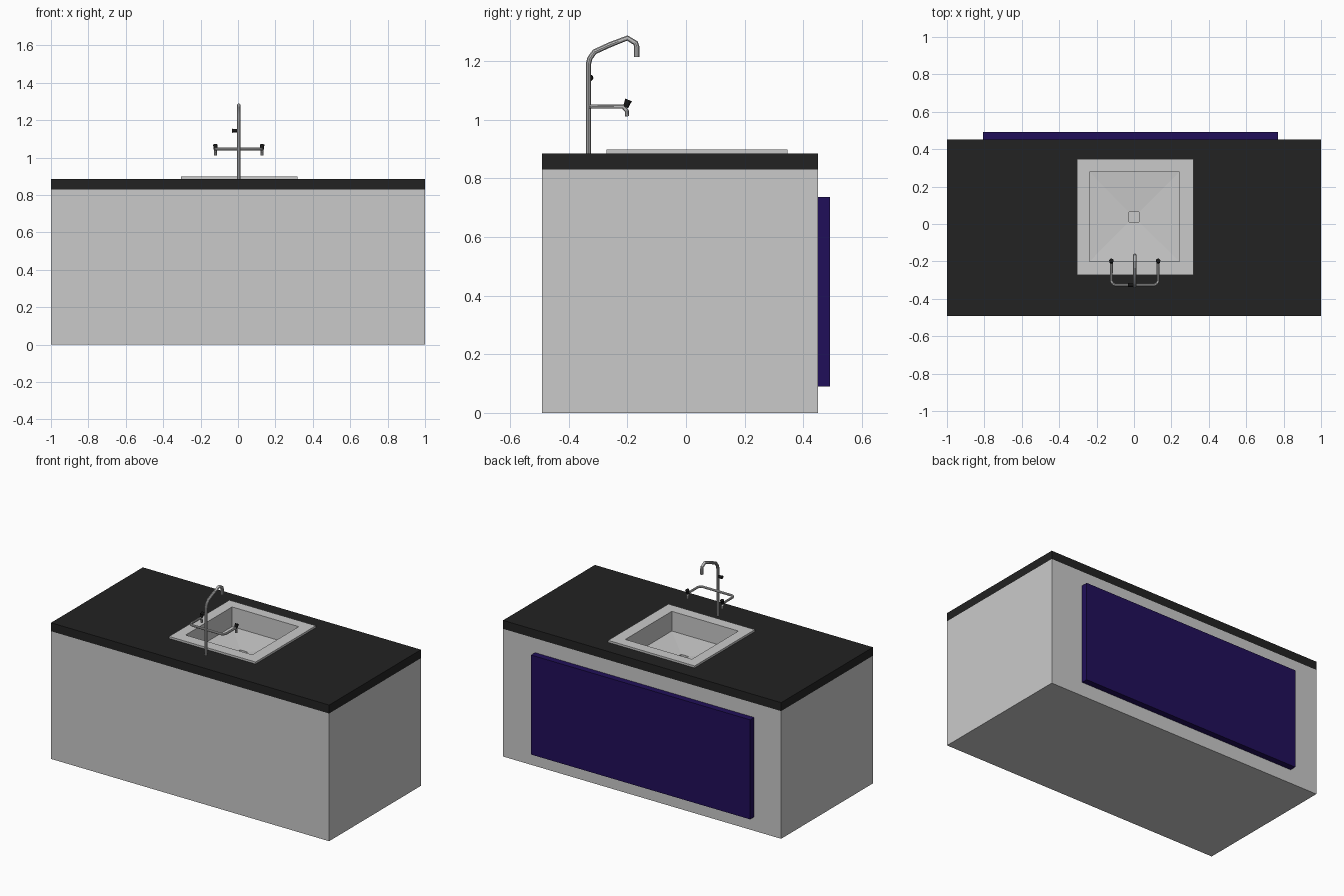
import bpy, bmesh, math
from mathutils import Vector

if "Cube" in bpy.data.objects:
    bpy.data.objects.remove(bpy.data.objects["Cube"])


def mat(name, rgb):
    m = bpy.data.materials.new(name)
    m.diffuse_color = (*rgb, 1)
    m.use_nodes = True
    m.node_tree.nodes["Principled BSDF"].inputs["Base Color"].default_value = m.diffuse_color
    return m


GREY = mat("light_grey", (0.59, 0.59, 0.59))
BLACK = mat("black_stone", (0.016, 0.016, 0.016))
PURPLE = mat("deep_purple", (0.0145, 0.0045, 0.1))
STEEL = mat("steel", (0.52, 0.52, 0.52))
KNOB = mat("knob_black", (0.008, 0.008, 0.008))


def finish(name, bm, material):
    bmesh.ops.recalc_face_normals(bm, faces=bm.faces)
    me = bpy.data.meshes.new(name)
    bm.to_mesh(me)
    bm.free()
    ob = bpy.data.objects.new(name, me)
    me.materials.append(material)
    bpy.context.collection.objects.link(ob)
    return ob


def loft(name, rects, material, closed=False, cap_start=False, cap_end=False):
    """Join stacked rectangles (x0, x1, y0, y1, z) into one skin."""
    bm = bmesh.new()
    loops = [[bm.verts.new((x, y, z)) for x, y in ((a, c), (b, c), (b, d), (a, d))]
             for a, b, c, d, z in rects]
    pairs = list(zip(loops, loops[1:]))
    if closed:
        pairs.append((loops[-1], loops[0]))
    for p, q in pairs:
        for i in range(4):
            j = (i + 1) % 4
            bm.faces.new((p[i], p[j], q[j], q[i]))
    if cap_start:
        bm.faces.new(loops[0])
    if cap_end:
        bm.faces.new(loops[-1])
    return finish(name, bm, material)


def pipe(name, points, radius, material, sides=3):
    cu = bpy.data.curves.new(name, 'CURVE')
    cu.dimensions = '3D'
    cu.bevel_depth = radius
    cu.bevel_resolution = sides
    cu.use_fill_caps = True
    sp = cu.splines.new('POLY')
    sp.points.add(len(points) - 1)
    for p, co in zip(sp.points, points):
        p.co = (*co, 1)
    cu.materials.append(material)
    ob = bpy.data.objects.new(name, cu)
    bpy.context.collection.objects.link(ob)
    bpy.ops.object.select_all(action='DESELECT')
    ob.select_set(True)
    bpy.context.view_layer.objects.active = ob
    bpy.ops.object.convert(target='MESH')
    bpy.ops.object.shade_smooth_by_angle()


def knob(name, a, b, radius):
    a, b = Vector(a), Vector(b)
    bm = bmesh.new()
    bmesh.ops.create_cone(bm, cap_ends=True, segments=12, radius1=radius * 0.75,
                          radius2=radius, depth=(b - a).length)
    rot = (b - a).to_track_quat('Z', 'Y').to_matrix()
    bmesh.ops.rotate(bm, verts=bm.verts, cent=(0, 0, 0), matrix=rot)
    bmesh.ops.translate(bm, verts=bm.verts, vec=(a + b) / 2)
    finish(name, bm, KNOB)


# Cabinet body (open under the worktop)
Y0, Y1 = -0.492, 0.451
loft("cabinet_body", [(-1, 1, Y0, Y1, 0), (-1, 1, Y0, Y1, 0.83)], GREY, cap_start=True)

# Worktop with sink opening
hole = (-0.26, 0.265, -0.225, 0.3)
loft("worktop", [(-1, 1, Y0, Y1, 0.83), (-1, 1, Y0, Y1, 0.885),
                 (*hole, 0.885), (*hole, 0.83)], BLACK, closed=True)

# Purple panel on the back
panel = (-0.806, 0.77, Y1, 0.492)
loft("back_panel", [(*panel, 0.09), (*panel, 0.737)], PURPLE, cap_start=True, cap_end=True)

# Sink: raised rim, straight walls, sloped floor, square drain
rim = (-0.305, 0.317, -0.272, 0.347)
basin = (-0.237, 0.242, -0.2, 0.278)
drain = (-0.028, 0.026, 0.012, 0.063)
loft("sink", [(*rim, 0.885), (*rim, 0.898), (*basin, 0.898), (*basin, 0.77),
              (*drain, 0.757), (*drain, 0.747)], GREY, cap_end=True)

# Tap: upright pipe with bent spout
X = 0.004
spout = [(-0.333, 0.885), (-0.333, 1.19), (-0.328, 1.21), (-0.312, 1.232), (-0.26, 1.256),
         (-0.2, 1.279), (-0.172, 1.262), (-0.168, 1.25), (-0.168, 1.215)]
pipe("tap_spout", [(X, y, z) for y, z in spout], 0.0095, STEEL)

# Side arms: one U-shaped pipe with outlets turned down
half = [(0.125, -0.201, 1.012), (0.125, -0.202, 1.03), (0.125, -0.215, 1.045),
        (0.125, -0.305, 1.045), (0.118, -0.319, 1.045), (0.105, -0.326, 1.045)]
arm = [(X + x, y, z) for x, y, z in half] + [(X - x, y, z) for x, y, z in reversed(half)]
pipe("tap_arms", arm, 0.0075, STEEL)

# Knobs
for side, s in (("left", -1), ("right", 1)):
    knob(side + "_knob", (X + s * 0.125, -0.206, 1.043), (X + s * 0.125, -0.196, 1.068), 0.012)
knob("upright_knob", (X - 0.008, -0.327, 1.143), (X - 0.036, -0.327, 1.143), 0.011)
